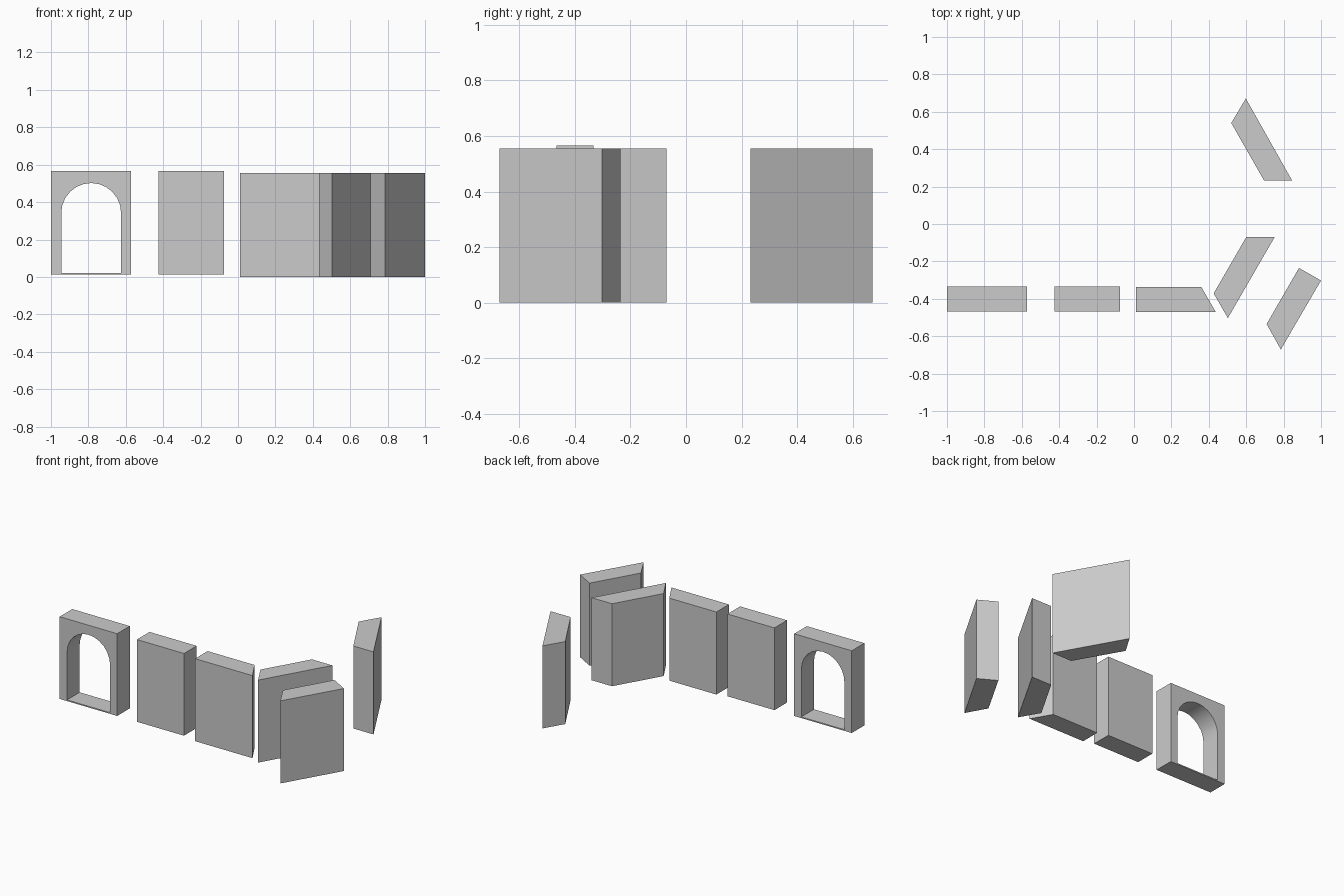
import bpy, bmesh, math

if "Cube" in bpy.data.objects:
    bpy.data.objects.remove(bpy.data.objects["Cube"])

Y0, Y1 = -0.467, -0.333      # straight wall front and back


def prism(name, plan, z0, z1):
    """Wall block: a plan outline (x, y) extruded from z0 to z1."""
    bm = bmesh.new()
    face = bm.faces.new([bm.verts.new((x, y, z0)) for x, y in plan])
    top = bmesh.ops.extrude_face_region(bm, geom=[face])["geom"]
    bmesh.ops.translate(bm, vec=(0, 0, z1 - z0),
                        verts=[v for v in top if isinstance(v, bmesh.types.BMVert)])
    bmesh.ops.recalc_face_normals(bm, faces=bm.faces)
    mesh = bpy.data.meshes.new(name)
    bm.to_mesh(mesh)
    bm.free()
    obj = bpy.data.objects.new(name, mesh)
    bpy.context.collection.objects.link(obj)
    return obj


def arch_wall(name, outer, inner):
    """Wall with a hole: two closed outlines (x, z) filled and extruded in y."""
    curve = bpy.data.curves.new(name, 'CURVE')
    curve.dimensions = '2D'
    curve.fill_mode = 'BOTH'
    curve.extrude = (Y1 - Y0) / 2
    for pts in (outer, inner):
        s = curve.splines.new('POLY')
        s.points.add(len(pts) - 1)
        for p, (x, z) in zip(s.points, pts):
            p.co = (x, z, 0, 1)
        s.use_cyclic_u = True
    obj = bpy.data.objects.new(name, curve)
    bpy.context.collection.objects.link(obj)
    obj.location.y = (Y0 + Y1) / 2
    obj.rotation_euler.x = math.pi / 2
    bpy.ops.object.select_all(action='DESELECT')
    obj.select_set(True)
    bpy.context.view_layer.objects.active = obj
    bpy.ops.object.convert(target='MESH')
    obj = bpy.context.view_layer.objects.active
    # weld caps to sides
    bm = bmesh.new()
    bm.from_mesh(obj.data)
    bmesh.ops.remove_doubles(bm, verts=bm.verts, dist=0.0001)
    bmesh.ops.recalc_face_normals(bm, faces=bm.faces)
    bm.to_mesh(obj.data)
    bm.free()
    bpy.ops.object.shade_smooth_by_angle(angle=math.radians(30))
    return obj


def rect(x0, y0, x1, y1):
    return [(x0, y0), (x1, y0), (x1, y1), (x0, y1)]


# doorway wall with round arch and thin sill
cx, r, spring, seg = -0.785, 0.16, 0.342, 12
opening = [(cx - r, 0.021), (cx + r, 0.021)]
opening += [(cx + r * math.cos(math.pi * i / seg), spring + r * math.sin(math.pi * i / seg))
            for i in range(seg + 1)]
arch_wall("doorway_wall", rect(-1.0, 0.013, -0.572, 0.566), opening)

# plain straight wall
prism("straight_wall", rect(-0.425, Y0, -0.075, Y1), 0.013, 0.566)

# mitred walls, plan outlines
mitred = {
    "end_mitre_wall": [(0.01, -0.47), (0.437, -0.47), (0.36, -0.337), (0.01, -0.337)],
    "double_mitre_wall": [(0.502, -0.503), (0.752, -0.07), (0.6, -0.07), (0.426, -0.371)],
    "angled_wall": [(0.785, -0.671), (1.0, -0.302), (0.882, -0.235), (0.709, -0.535)],
    "corner_wall": [(0.695, 0.233), (0.845, 0.233), (0.598, 0.671), (0.52, 0.54)],
}
for name, plan in mitred.items():
    prism(name, plan, 0.0, 0.555)
